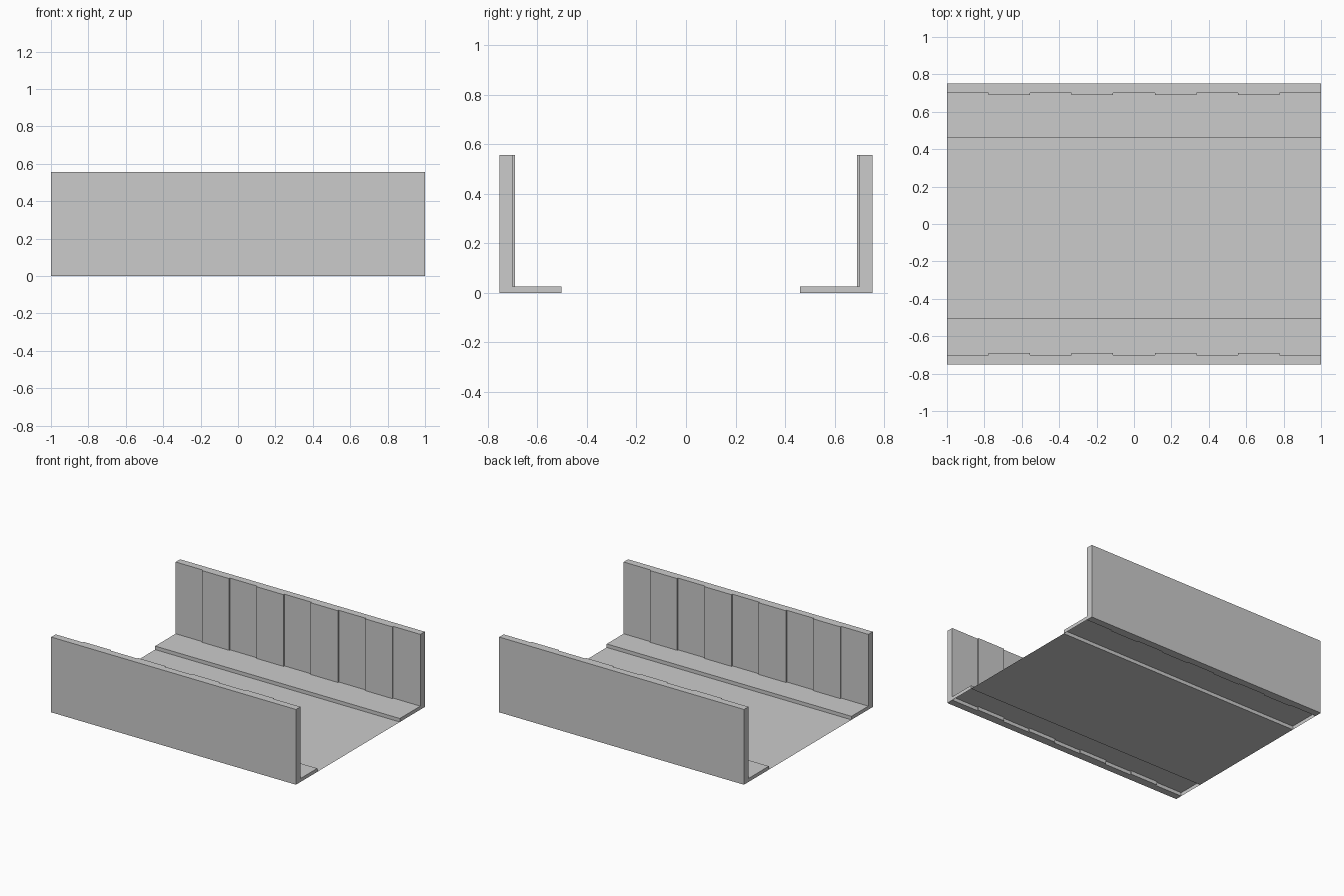
import bpy, bmesh

if "Cube" in bpy.data.objects:
    bpy.data.objects.remove(bpy.data.objects["Cube"])

HALF_LEN = 1.0
WALL_OUT, WALL_IN, PANEL_IN = 0.752, 0.700, 0.690
WALL_TOP, CURB_TOP = 0.556, 0.026
CURB_FRONT, CURB_BACK = -0.503, 0.461
BAYS = 9


def finish(name, bm):
    mesh = bpy.data.meshes.new(name)
    bm.to_mesh(mesh)
    bm.free()
    obj = bpy.data.objects.new(name, mesh)
    bpy.context.collection.objects.link(obj)
    return obj


def make_wall(name, side):
    # Plan outline with alternate bays stepped inward, extruded upward
    outline = [(-HALF_LEN, WALL_OUT), (HALF_LEN, WALL_OUT)]
    width = 2 * HALF_LEN / BAYS
    for i in reversed(range(BAYS)):
        y = PANEL_IN if i % 2 else WALL_IN
        x = -HALF_LEN + i * width
        outline += [(x + width, y), (x, y)]
    bm = bmesh.new()
    base = bm.faces.new([bm.verts.new((x, side * y, 0)) for x, y in outline])
    top = bmesh.ops.extrude_face_region(bm, geom=[base], use_keep_orig=True)
    verts = [g for g in top["geom"] if isinstance(g, bmesh.types.BMVert)]
    bmesh.ops.translate(bm, verts=verts, vec=(0, 0, WALL_TOP))
    bmesh.ops.recalc_face_normals(bm, faces=bm.faces)
    return finish(name, bm)


def make_sidewalk(name, edge, side):
    # Raised slab, hollow underneath: top, kerb face and two end caps
    bm = bmesh.new()
    back = side * WALL_IN

    def quad(*pts):
        bm.faces.new([bm.verts.new(p) for p in (pts if side > 0 else pts[::-1])])

    L, h = HALF_LEN, CURB_TOP
    quad((-L, edge, h), (L, edge, h), (L, back, h), (-L, back, h))
    quad((-L, edge, 0), (L, edge, 0), (L, edge, h), (-L, edge, h))
    quad((L, edge, 0), (L, back, 0), (L, back, h), (L, edge, h))
    quad((-L, back, 0), (-L, edge, 0), (-L, edge, h), (-L, back, h))
    bmesh.ops.remove_doubles(bm, verts=bm.verts, dist=1e-5)
    return finish(name, bm)


# Walls and sidewalks on both sides
make_wall("front_wall", -1)
make_wall("back_wall", 1)
make_sidewalk("front_sidewalk", CURB_FRONT, -1)
make_sidewalk("back_sidewalk", CURB_BACK, 1)

# Road sheet between the kerbs
bm = bmesh.new()
bm.faces.new([bm.verts.new(p) for p in (
    (-HALF_LEN, CURB_FRONT, 0), (HALF_LEN, CURB_FRONT, 0),
    (HALF_LEN, CURB_BACK, 0), (-HALF_LEN, CURB_BACK, 0))])
finish("road", bm)
